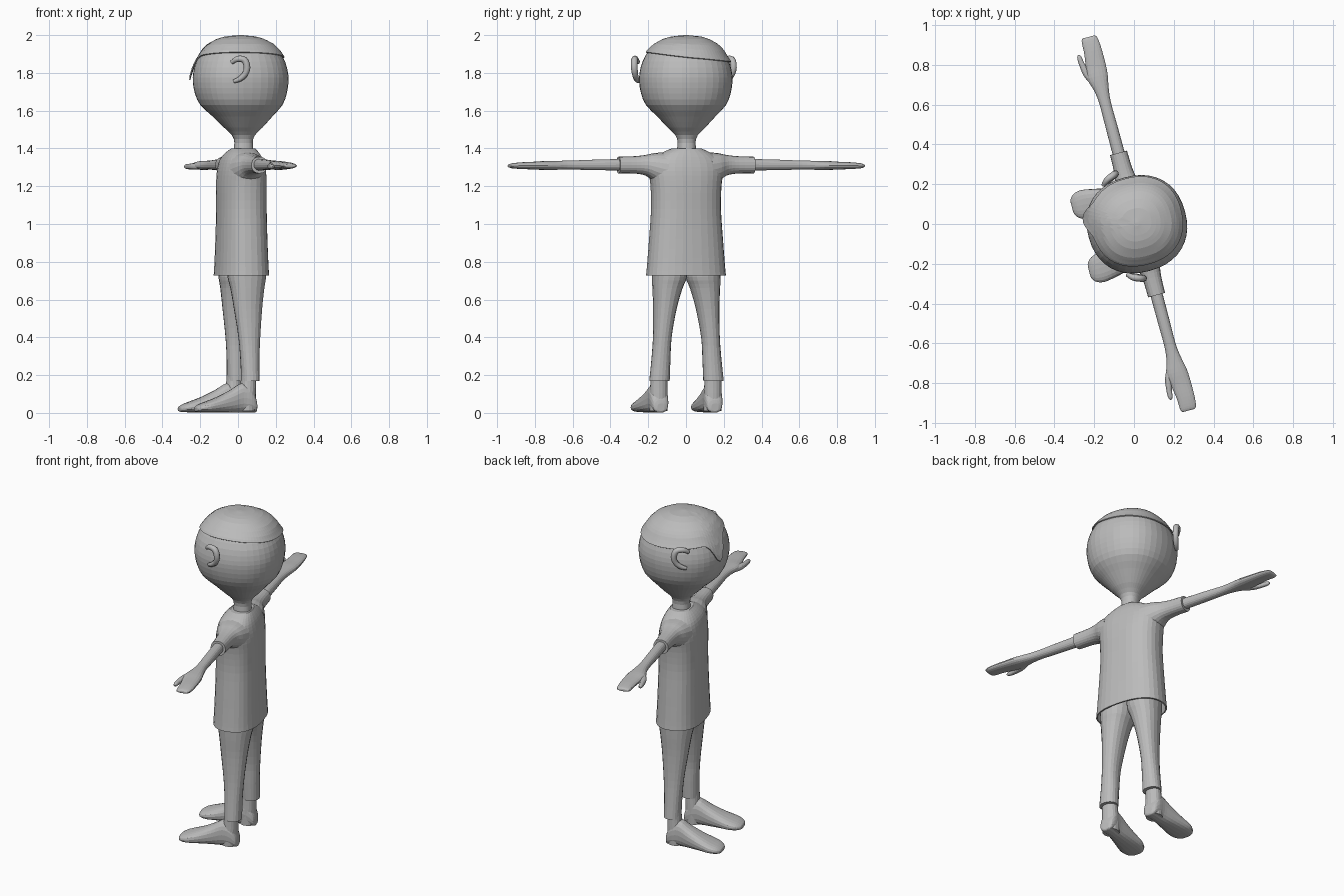
import bpy, bmesh, math
from mathutils import Matrix, Vector

if "Cube" in bpy.data.objects:
    bpy.data.objects.remove(bpy.data.objects["Cube"])

TURN = math.radians(-75)          # figure is turned on the spot
PLACE = Matrix.Translation((0.018, 0, 0)) @ Matrix.Rotation(TURN, 4, 'Z')

grey = bpy.data.materials.new("plain_grey")
grey.diffuse_color = (0.5, 0.5, 0.5, 1)
grey.use_nodes = True
grey.node_tree.nodes["Principled BSDF"].inputs["Base Color"].default_value = grey.diffuse_color


def finish(name, mesh):
    mesh.transform(PLACE)
    mesh.materials.clear()
    mesh.materials.append(grey)
    ob = bpy.data.objects.new(name, mesh)
    bpy.context.collection.objects.link(ob)
    return ob


def refine(rows, steps):
    """Catmull-Rom interpolation through the control rows."""
    out = []
    for i in range(len(rows) - 1):
        p = [rows[max(i - 1, 0)], rows[i], rows[i + 1], rows[min(i + 2, len(rows) - 1)]]
        for k in range(steps):
            t = k / steps
            out.append([0.5 * (2 * b + (c - a) * t + (2 * a - 5 * b + 4 * c - d) * t * t
                               + (3 * b - a - 3 * c + d) * t ** 3) for a, b, c, d in zip(*p)])
    return out + [list(rows[-1])]


def skin(name, rings, cap_start=True, cap_end=True):
    bm = bmesh.new()
    vs = [[bm.verts.new(p) for p in r] for r in rings]
    n = len(vs[0])
    for a, b in zip(vs, vs[1:]):
        for i in range(n):
            j = (i + 1) % n
            bm.faces.new((a[i], a[j], b[j], b[i]))
    if cap_start:
        bm.faces.new(vs[0])
    if cap_end:
        bm.faces.new(vs[-1])
    bmesh.ops.recalc_face_normals(bm, faces=bm.faces)
    mesh = bpy.data.meshes.new(name)
    bm.to_mesh(mesh)
    bm.free()
    return finish(name, mesh)


def oval(a, power):
    c, s = math.cos(a), math.sin(a)
    return (math.copysign(abs(c) ** (2 / power), c), math.copysign(abs(s) ** (2 / power), s))


def loft(name, rows, axis='z', n=24, power=2.2, steps=3, side=1, caps=(True, True)):
    """rows: position along axis, two centre coordinates, two half sizes."""
    rings = []
    for pos, c1, c2, r1, r2 in refine(rows, steps):
        ring = []
        for i in range(n):
            u, v = oval(math.tau * i / n, power)
            a, b = c1 + r1 * u, c2 + r2 * v
            x, y, z = {'z': (a, b, pos), 'x': (pos, a, b), 'y': (a, pos, b)}[axis]
            ring.append((side * x, y, max(z, 0)))
        rings.append(ring)
    return skin(name, rings, *caps)


def shell(ob, thickness):
    m = ob.modifiers.new("thickness", 'SOLIDIFY')
    m.thickness = thickness
    m.offset = -1


# head and neck: (height, radius, backward shift)
profile = [(1.37, .055, .012), (1.43, .048, .012), (1.47, .06, .011), (1.51, .10, .01),
           (1.57, .157, .006), (1.63, .215, 0), (1.69, .24, -.003), (1.75, .25, -.004),
           (1.80, .248, -.004), (1.86, .232, -.004), (1.92, .198, -.004), (1.95, .168, -.004),
           (1.975, .12, -.004), (1.988, .075, -.004), (1.994, .004, -.004)]
loft("head", [(z, 0, y, r * .97, r) for z, r, y in profile], n=40, power=2.25, steps=2)


def head_radius(z):
    for (z0, r0, _), (z1, r1, _) in zip(profile, profile[1:]):
        if z0 <= z <= z1:
            return r0 + (r1 - r0) * (z - z0) / (z1 - z0)
    return profile[-1][1]


# hair cap: slanted edge with one lock hanging on the forehead
N, R = 72, 12
hair = []
for k in range(R + 1):
    s = 1 - k / R
    ring = []
    for i in range(N):
        a = math.tau * i / N
        world = (math.degrees(a + TURN)) % 360
        lock = math.exp(-((world - 175) / 12) ** 2)
        edge = 1.885 - .025 * math.sin(math.radians(world)) - .12 * lock
        z = 1.994 - (1.994 - edge) * s ** 1.7
        r = head_radius(z) + .006 + (.006 + .008 * lock) * s ** 6
        u, v = oval(a, 2.25)
        ring.append((r * u * .97, r * v - .004, z + .006 * (1 - s)))
    hair.append(ring)
shell(skin("hair_cap", hair, False, True), .006)

# shirt body
shell(loft("shirt", [(.728, 0, 0, .213, .135), (.78, 0, 0, .208, .132), (.92, 0, 0, .197, .127),
                     (1.08, 0, 0, .186, .124), (1.2, 0, 0, .189, .124), (1.28, 0, 0, .198, .118),
                     (1.34, 0, 0, .183, .103), (1.375, 0, .004, .135, .083),
                     (1.40, 0, .01, .078, .06)],
           n=32, power=2.4, caps=(False, True)), .008)

# paired parts
for side, tag in ((1, "left"), (-1, "right")):
    loft(tag + "_sleeve", [(.12, 0, 1.285, .10, .095), (.175, 0, 1.3, .08, .075),
                           (.22, 0, 1.311, .058, .055), (.28, 0, 1.313, .047, .046),
                           (.37, 0, 1.312, .044, .044)], 'x', n=20, side=side)
    loft(tag + "_arm_and_hand",
         [(.34, 0, 1.314, .031, .031), (.5, 0, 1.313, .03, .028), (.63, 0, 1.312, .029, .024),
          (.70, 0, 1.311, .037, .024), (.77, -.003, 1.31, .053, .024), (.83, .003, 1.309, .05, .021),
          (.90, .008, 1.309, .045, .018), (.95, .007, 1.308, .042, .014),
          (.968, .006, 1.308, .036, .009), (.972, .006, 1.308, .026, .004)],
         'x', n=18, side=side)
    loft(tag + "_thumb", [(.74, -.03, 1.306, .016, .015), (.79, -.05, 1.305, .019, .017),
                          (.85, -.063, 1.304, .014, .014), (.885, -.066, 1.304, .011, .011),
                          (.897, -.066, 1.304, .004, .004)], 'x', n=12, side=side)
    loft(tag + "_trouser_leg",
         [(.80, .092, .005, .094, .105), (.72, .092, .005, .091, .102), (.66, .103, .005, .078, .09),
          (.55, .117, .005, .06, .075), (.40, .132, .008, .048, .058), (.28, .14, .009, .05, .05),
          (.17, .148, .01, .054, .048)], n=20, side=side)
    loft(tag + "_ankle", [(.24, .148, .002, .043, .038), (.16, .148, -.002, .045, .04),
                          (.08, .148, -.008, .048, .045), (.01, .148, -.01, .047, .045)],
         n=18, side=side)
    loft(tag + "_foot",
         [(.042, .148, .03, .02, .02), (.034, .148, .042, .04, .04), (.005, .149, .07, .049, .069),
          (-.04, .151, .079, .05, .078), (-.10, .155, .062, .058, .06), (-.17, .16, .045, .068, .042),
          (-.23, .164, .033, .074, .03), (-.27, .166, .026, .064, .022),
          (-.292, .167, .021, .042, .014), (-.297, .167, .02, .022, .007)],
         'y', n=20, power=2.5, side=side)

    # ear: crescent rim, open towards the face
    cu = bpy.data.curves.new(tag + "_ear_path", 'CURVE')
    cu.dimensions = '3D'
    cu.bevel_depth = .016
    cu.bevel_resolution = 2
    cu.use_fill_caps = True
    path = refine([(.232, -.115, 1.855, .7), (.254, -.09, 1.874, 1), (.268, -.055, 1.868, 1.1),
                   (.272, -.042, 1.83, 1.1), (.266, -.05, 1.795, 1), (.252, -.075, 1.768, .9),
                   (.235, -.105, 1.755, .6)], 3)
    sp = cu.splines.new('POLY')
    sp.points.add(len(path) - 1)
    for pt, (x, y, z, r) in zip(sp.points, path):
        pt.co = (side * x, y, z, 1)
        pt.radius = r
    tmp = bpy.data.objects.new(tag + "_ear_path", cu)
    bpy.context.collection.objects.link(tmp)
    mesh = bpy.data.meshes.new_from_object(tmp.evaluated_get(bpy.context.evaluated_depsgraph_get()))
    bpy.data.objects.remove(tmp)
    finish(tag + "_ear", mesh)
